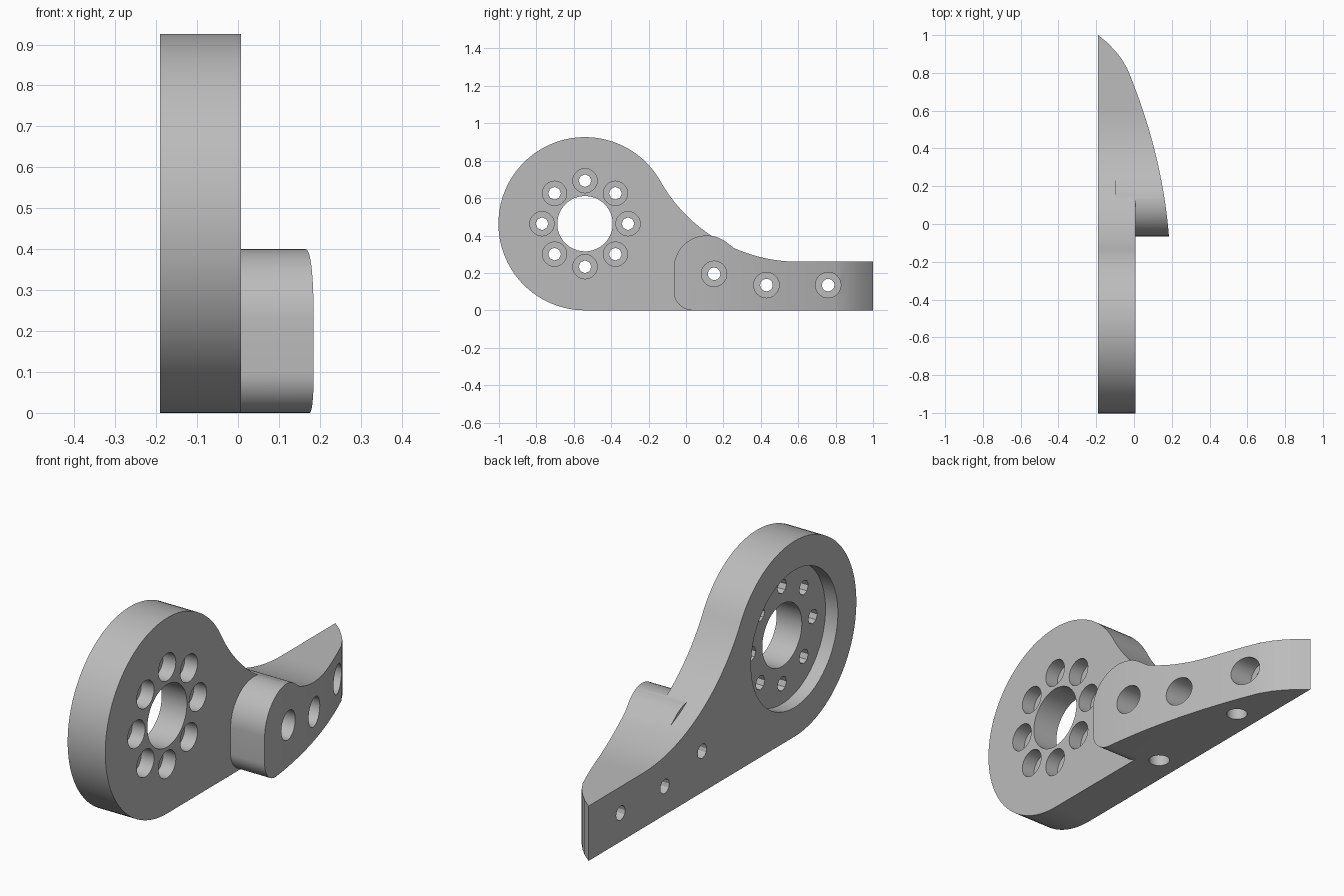
import bpy
import bmesh
from math import sin, cos, pi, radians, atan2

if "Cube" in bpy.data.objects:
    bpy.data.objects.remove(bpy.data.objects["Cube"], do_unlink=True)

LEFT, FACE = -0.19, 0.007          # plate sides along x
HUB_Y, HUB_Z, HUB_R = -0.54, 0.463, 0.463
NECK_Y, NECK_Z, NECK_R = 0.6, 1.106, 0.846


def arc(cy, cz, r, start, end, steps):
    """Points on an arc, angles in degrees."""
    angles = [radians(start + (end - start) * i / steps) for i in range(steps + 1)]
    return [(cy + r * cos(a), cz + r * sin(a)) for a in angles]


def prism(name, points, low, high, axis="X"):
    """Extrude a 2D outline along x (outline in y, z) or along z (outline in x, y)."""
    place = (lambda p, d: (d, p[0], p[1])) if axis == "X" else (lambda p, d: (p[0], p[1], d))
    bm = bmesh.new()
    a = [bm.verts.new(place(p, low)) for p in points]
    b = [bm.verts.new(place(p, high)) for p in points]
    bm.faces.new(a)
    bm.faces.new(b)
    for i in range(len(a)):
        j = (i + 1) % len(a)
        bm.faces.new((a[i], a[j], b[j], b[i]))
    bmesh.ops.recalc_face_normals(bm, faces=bm.faces)
    mesh = bpy.data.meshes.new(name)
    bm.to_mesh(mesh)
    bm.free()
    obj = bpy.data.objects.new(name, mesh)
    bpy.context.collection.objects.link(obj)
    return obj


def drill(u, v, r, low, high, axis="X", sides=32):
    """Cylindrical cutter."""
    return prism("cutter", arc(u, v, r, 0, 360, sides)[:-1], low, high, axis)


def combine(target, tool, operation):
    """Apply a boolean and remove the tool."""
    mod = target.modifiers.new("cut", "BOOLEAN")
    mod.operation = operation
    mod.solver = "EXACT"
    mod.object = tool
    tool.hide_render = True
    graph = bpy.context.evaluated_depsgraph_get()
    mesh = bpy.data.meshes.new_from_object(target.evaluated_get(graph))
    target.modifiers.clear()
    target.data = mesh
    bpy.data.objects.remove(tool, do_unlink=True)


# Plate outline: round hub flowing through a concave neck into a straight arm
tangent = atan2(NECK_Z - HUB_Z, NECK_Y - HUB_Y) * 180 / pi
hub = arc(HUB_Y, HUB_Z, HUB_R, 270, tangent, 72)
neck = arc(NECK_Y, NECK_Z, NECK_R, 180 + tangent, 270, 28)
arm_end = [(1, 0.26), (1, 0)]
bracket = prism("bracket", hub + neck[1:] + arm_end, LEFT, FACE)

# Thick mounting lug with rounded nose, sharing the arm outline
nose = arc(0.035, 0.1, 0.1, 270, 180, 12) + arc(0.11, 0.225, 0.175, 180, 50, 24)
lug = prism("lug", nose + [p for p in neck if p[0] > 0.235] + arm_end, -0.1, 0.3)
combine(bracket, lug, "UNION")

# Curved outer side, tapering towards the tip
side = []
for i in range(33):
    u = -0.03 + 0.92 * i / 32
    side.append((0.185 - 0.08 * u - 0.19 * u * u, u - 0.065))
tip = [(-0.067, 0.876), (-0.1, 0.917), (-0.143, 0.962), (-0.19, 1.0)]
envelope = prism("envelope", [(-0.4, -1.2), (0.4, -1.2), (0.4, -0.3)] + side + tip
                 + [(-0.4, 1.15)], -0.1, 1.1, "Z")
combine(bracket, envelope, "INTERSECT")

# Hub bore and round recess on the inner side
combine(bracket, drill(HUB_Y, HUB_Z, 0.148, -0.4, 0.4, sides=48), "DIFFERENCE")
combine(bracket, drill(HUB_Y, HUB_Z, 0.325, -0.4, LEFT + 0.065, sides=64), "DIFFERENCE")

# Ring of eight counterbored bolt holes
for k in range(8):
    y = HUB_Y + 0.23 * cos(k * pi / 4)
    z = HUB_Z + 0.23 * sin(k * pi / 4)
    combine(bracket, drill(y, z, 0.065, -0.06, 0.2, sides=24), "DIFFERENCE")
    combine(bracket, drill(y, z, 0.034, -0.4, 0.2, sides=8), "DIFFERENCE")

# Counterbored holes through the arm
for y, z in [(0.15, 0.195), (0.43, 0.135), (0.76, 0.135)]:
    combine(bracket, drill(y, z, 0.068, -0.1, 0.4), "DIFFERENCE")
    combine(bracket, drill(y, z, 0.034, -0.4, 0.4, sides=12), "DIFFERENCE")

# Blind holes in the underside
for y in (0.08, 0.62):
    combine(bracket, drill(-0.08, y, 0.046, -0.1, 0.11, "Z", 24), "DIFFERENCE")

# Single grey finish
grey = bpy.data.materials.new("plain grey")
grey.use_nodes = True
color = (0.5, 0.5, 0.5, 1)
grey.diffuse_color = color
grey.node_tree.nodes["Principled BSDF"].inputs["Base Color"].default_value = color
bracket.data.materials.clear()
bracket.data.materials.append(grey)
for face in bracket.data.polygons:
    face.material_index = 0

bpy.ops.object.select_all(action="DESELECT")
bracket.select_set(True)
bpy.context.view_layer.objects.active = bracket
bpy.ops.object.shade_smooth_by_angle(angle=radians(25))
